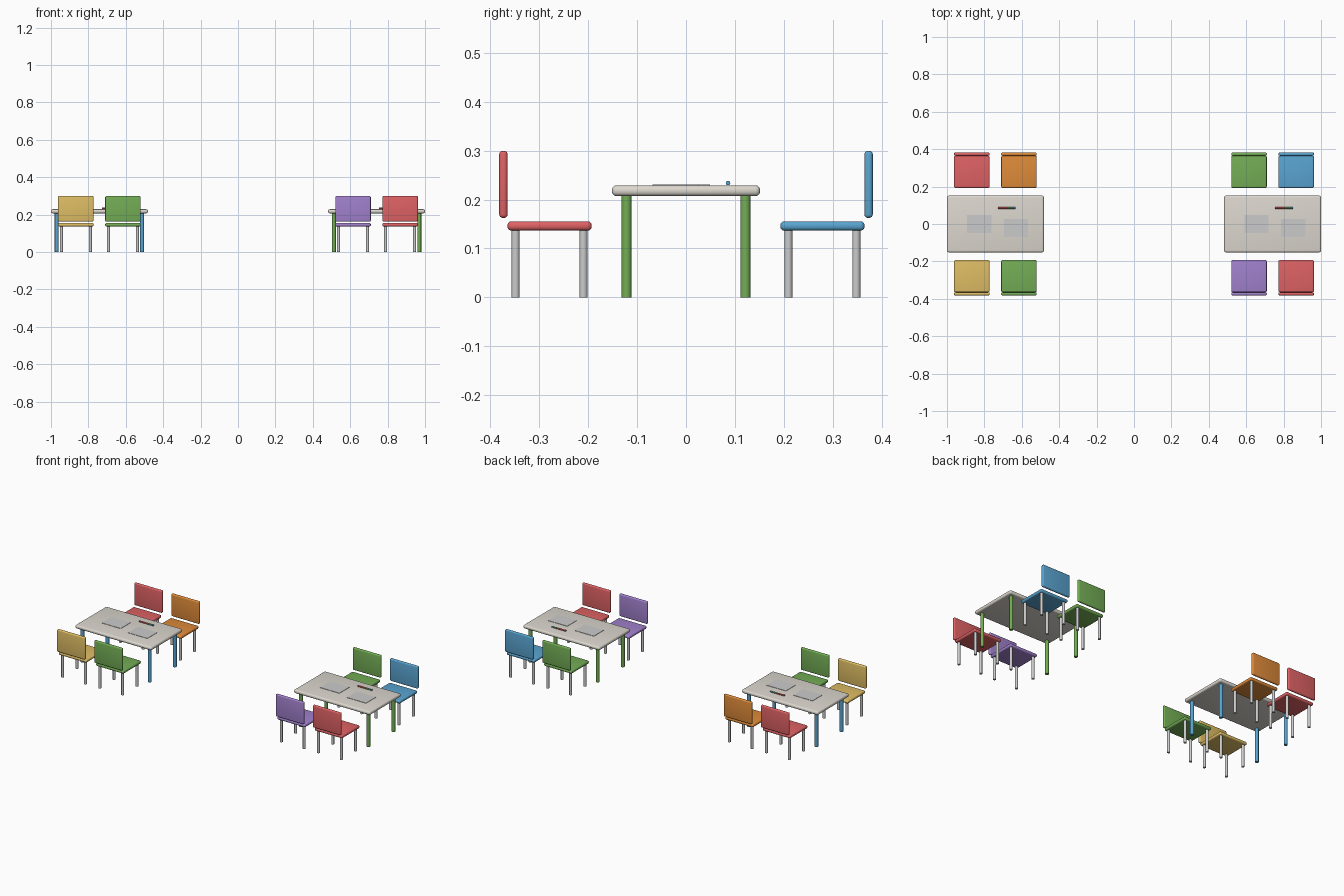
import bpy, bmesh, math
from mathutils import Matrix

if "Cube" in bpy.data.objects:
    bpy.data.objects.remove(bpy.data.objects["Cube"])

PALETTE = {
    "red": (222, 98, 100), "orange": (222, 138, 60), "yellow": (222, 188, 100),
    "green": (115, 172, 86), "blue": (90, 163, 208), "purple": (160, 128, 204),
    "cream": (220, 215, 206),
}
MATS = {}


def material(name):
    if name not in MATS:
        m = bpy.data.materials.new(name)
        m.diffuse_color = [(c / 255) ** 2.2 for c in PALETTE[name]] + [1]
        m.use_nodes = True
        m.node_tree.nodes["Principled BSDF"].inputs["Base Color"].default_value = m.diffuse_color
        MATS[name] = m
    return MATS[name]


def finish(bm, name, color):
    me = bpy.data.meshes.new(name)
    for f in bm.faces:
        f.smooth = True
    bm.to_mesh(me)
    bm.free()
    me.set_sharp_from_angle(angle=math.radians(40))
    if color:
        me.materials.append(material(color))
    ob = bpy.data.objects.new(name, me)
    bpy.context.collection.objects.link(ob)
    return ob


def slab(name, center, size, bevel, color=None):
    """Box with rounded edges."""
    bm = bmesh.new()
    bmesh.ops.create_cube(bm, size=1, matrix=Matrix.Translation(center) @ Matrix.Diagonal((*size, 1)))
    if bevel:
        bmesh.ops.bevel(bm, geom=bm.edges[:], offset=bevel, segments=4, profile=0.5, affect='EDGES')
    return finish(bm, name, color)


def rod(name, center, radius, length, color=None, along_x=False):
    bm = bmesh.new()
    turn = Matrix.Rotation(math.pi / 2, 4, 'Y') if along_x else Matrix()
    bmesh.ops.create_cone(bm, cap_ends=True, segments=16, radius1=radius, radius2=radius,
                          depth=length, matrix=Matrix.Translation(center) @ turn)
    return finish(bm, name, color)


def legs(name, x, y, dx, dy, radius, height, color=None):
    for sx in (-1, 1):
        for sy in (-1, 1):
            rod(name, (x + sx * dx, y + sy * dy, height / 2), radius, height, color)


def chair(x, side, color):
    """Chair on one side of the table (side is -1 front, 1 back)."""
    y = side * 0.279
    slab("seat", (x, y, 0.146), (0.19, 0.172, 0.019), 0.008, color)
    slab("backrest", (x, side * 0.3735, 0.231), (0.19, 0.017, 0.137), 0.007, color)
    legs("chair_leg", x, y, 0.0775, 0.0695, 0.0083, 0.138)


def table(x, color):
    slab("table_top", (x, 0, 0.218), (0.518, 0.303, 0.022), 0.0095, "cream")
    legs("table_leg", x, 0, 0.2285, 0.1215, 0.0105, 0.209, color)
    # paper sheets
    for px, py in ((-0.086, 0.001), (0.11, -0.021)):
        slab("paper", (x + px, py, 0.2302), (0.13, 0.096, 0.002), 0)
    # crayons laid end to end
    for c, a, b in (("red", 0.013, 0.066), ("green", 0.066, 0.09), ("blue", 0.09, 0.108)):
        rod("crayon", (x + (a + b) / 2, 0.086, 0.2338), 0.0046, b - a, c, along_x=True)


# two table sets: leg colour, front chairs, back chairs
SETS = (
    (-0.741, "blue", ("yellow", "green"), ("red", "orange")),
    (0.741, "green", ("purple", "red"), ("green", "blue")),
)
for cx, leg_color, front, back in SETS:
    table(cx, leg_color)
    for i, off in enumerate((-0.126, 0.126)):
        chair(cx + off, -1, front[i])
        chair(cx + off, 1, back[i])
